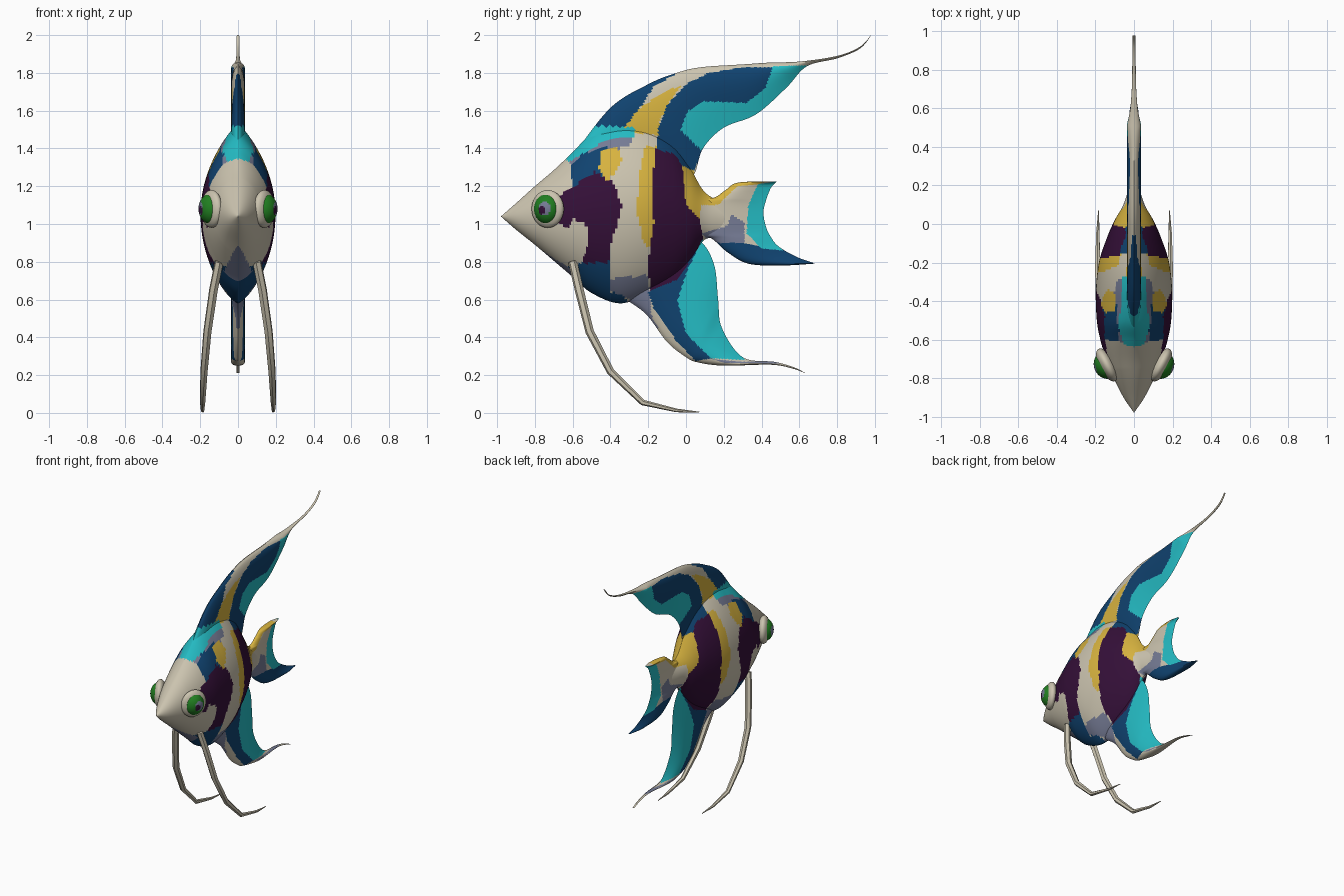
import bpy
import bmesh
from math import sin, cos, pi, radians, hypot
from mathutils import Matrix, Vector

if "Cube" in bpy.data.objects:
    bpy.data.objects.remove(bpy.data.objects["Cube"], do_unlink=True)


def make_material(name, red, green, blue):
    material = bpy.data.materials.new(name)
    material.use_nodes = True
    colour = (red, green, blue, 1)
    material.diffuse_color = colour
    shader = material.node_tree.nodes["Principled BSDF"]
    shader.inputs["Base Color"].default_value = colour
    shader.inputs["Roughness"].default_value = 0.8
    return material


materials = [
    make_material("cream", 0.6, 0.55, 0.43),
    make_material("navy", 0.005, 0.055, 0.16),
    make_material("turquoise", 0.018, 0.5, 0.55),
    make_material("yellow", 0.68, 0.45, 0.05),
    make_material("plum", 0.035, 0.005, 0.04),
    make_material("slate", 0.18, 0.2, 0.3),
    make_material("green", 0.015, 0.21, 0.015),
]
CREAM, NAVY, TURQUOISE, YELLOW, PLUM, SLATE, GREEN = range(len(materials))
patches = []


def patch(colour, *outline):
    """Register a coloured marking, outlined in the side plane (y, z)."""
    patches.append((colour, outline))


def inside(y, z, outline):
    hit = False
    for (ya, za), (yb, zb) in zip(outline, outline[1:] + outline[:1]):
        if (za > z) != (zb > z) and y < ya + (z - za) / (zb - za) * (yb - ya):
            hit = not hit
    return hit


def marking(centre):
    """Later markings cover earlier ones; the throat has its own wedge."""
    x, y, z = centre
    if y < -0.58 and z < 0.88 and abs(x) < (0.9 - z) * 0.5:
        return SLATE
    for colour, outline in reversed(patches):
        if inside(y, z, outline):
            return colour
    return CREAM


def finish(name, bm, colour_rule):
    mesh = bpy.data.meshes.new(name)
    bmesh.ops.remove_doubles(bm, verts=bm.verts, dist=0.0001)
    bmesh.ops.recalc_face_normals(bm, faces=bm.faces)
    for face in bm.faces:
        face.material_index = colour_rule(face.calc_center_median())
    bm.to_mesh(mesh)
    bm.free()
    for material in materials:
        mesh.materials.append(material)
    obj = bpy.data.objects.new(name, mesh)
    bpy.context.collection.objects.link(obj)
    smooth(obj)
    return obj


def smooth(obj):
    bpy.ops.object.select_all(action="DESELECT")
    obj.select_set(True)
    bpy.context.view_layer.objects.active = obj
    bpy.ops.object.shade_smooth_by_angle(angle=radians(50))


def spline(keys, steps):
    """Catmull-Rom samples through tuples of any length."""
    rows = [keys[0]] + list(keys) + [keys[-1]]
    result = []
    for a, b, c, d in zip(rows, rows[1:], rows[2:], rows[3:]):
        for i in range(steps):
            t = i / steps
            result.append([q + t / 2 * (r - p + t * (2 * p - 5 * q + 4 * r - s + t * (3 * (q - r) + s - p)))
                           for p, q, r, s in zip(a, b, c, d)])
    return result + [list(keys[-1])]


def loft(name, rings):
    bm = bmesh.new()
    rows = [[bm.verts.new(point) for point in ring] for ring in rings]
    for low, high in zip(rows, rows[1:]):
        for i in range(len(low)):
            j = (i + 1) % len(low)
            bm.faces.new((low[i], low[j], high[j], high[i]))
    return finish(name, bm, marking)


def fin(name, keys, thickness, steps=14, across=48):
    """Lens-shaped fin between a leading and a trailing edge (y, z, y, z)."""
    rings = []
    for ya, za, yb, zb in spline(keys, steps):
        half = min(thickness, 0.006 + 0.25 * hypot(yb - ya, zb - za))
        ring = []
        for i in range(2 * across):
            t = i / across if i <= across else 2 - i / across
            side = 1 if i <= across else -1
            x = side * half * max(0, sin(pi * t ** 0.6))
            ring.append((x, ya + t * (yb - ya), za + t * (zb - za)))
        rings.append(ring)
    return loft(name, rings)


# Dorsal markings
patch(NAVY, (-0.56, 1.42), (-0.5, 1.7), (-0.06, 1.85), (-0.06, 1.79), (-0.17, 1.73), (-0.22, 1.65),
      (-0.33, 1.5), (-0.48, 1.48))
patch(TURQUOISE, (-0.05, 1.45), (0.05, 1.37), (0.4, 1.5), (0.66, 1.84), (0.46, 1.835), (0.3, 1.7), (0, 1.66))
patch(NAVY, (-0.15, 1.5), (-0.1, 1.63), (0, 1.74), (0.12, 1.8), (0.3, 1.83), (0.46, 1.83), (0.42, 1.72),
      (0.32, 1.64), (0.1, 1.65), (0.01, 1.6), (-0.03, 1.5), (0.02, 1.45), (0.09, 1.38), (0.03, 1.26), (-0.16, 1.38))
patch(YELLOW, (-0.33, 1.5), (-0.26, 1.6), (-0.15, 1.68), (-0.02, 1.74), (-0.1, 1.63), (-0.14, 1.54),
      (-0.15, 1.47), (-0.25, 1.48))
# Brow markings
patch(TURQUOISE, (-0.66, 1.36), (-0.5, 1.52), (-0.27, 1.51), (-0.28, 1.46), (-0.42, 1.43), (-0.62, 1.33))
patch(SLATE, (-0.62, 1.33), (-0.43, 1.44), (-0.28, 1.46), (-0.3, 1.41), (-0.5, 1.37), (-0.6, 1.3))
patch(NAVY, (-0.61, 1.31), (-0.55, 1.37), (-0.42, 1.41), (-0.43, 1.2), (-0.6, 1.2))
patch(YELLOW, (-0.45, 1.38), (-0.36, 1.41), (-0.34, 1.34), (-0.38, 1.26), (-0.43, 1.23), (-0.46, 1.3))
# Body stripes
patch(PLUM, (-0.7, 1.13), (-0.58, 1.21), (-0.48, 1.28), (-0.38, 1.21), (-0.34, 1.1), (-0.36, 1),
      (-0.4, 0.9), (-0.4, 0.75), (-0.57, 0.75), (-0.52, 0.88), (-0.52, 0.99), (-0.6, 1.03), (-0.62, 0.98), (-0.67, 1))
patch(NAVY, (-0.7, 0.74), (-0.58, 0.79), (-0.4, 0.8), (-0.4, 0.64), (-0.33, 0.63), (-0.3, 0.55), (-0.6, 0.55))
patch(SLATE, (-0.4, 0.71), (-0.2, 0.73), (-0.18, 0.5), (0, 0.2), (-0.4, 0.5), (-0.3, 0.6), (-0.4, 0.65))
patch(YELLOW, (-0.22, 1.41), (-0.25, 1.25), (-0.26, 1.05), (-0.22, 0.89), (-0.17, 0.86), (-0.15, 1.41))
patch(PLUM, (-0.16, 1.4), (-0.18, 1.2), (-0.17, 1), (-0.2, 0.8), (-0.19, 0.64), (-0.04, 0.7), (0.09, 0.92),
      (0.07, 1.03), (0, 1.1), (-0.02, 1.31), (-0.06, 1.37))
# Tail markings
patch(YELLOW, (-0.02, 1.31), (0.1, 1.25), (0.5, 1.25), (0.38, 1.21), (0.27, 1.2), (0.17, 1.1), (0.08, 1.1),
      (0.07, 1.03), (0, 1.1))
patch(NAVY, (0.1, 0.92), (0.3, 0.9), (0.4, 0.88), (0.52, 0.89), (0.75, 0.79), (0.35, 0.7))
patch(TURQUOISE, (0.5, 1.23), (0.38, 1.21), (0.33, 1.1), (0.32, 0.95), (0.4, 0.87), (0.51, 0.86))
patch(SLATE, (0.08, 0.95), (0.22, 0.99), (0.24, 1.05), (0.31, 1.01), (0.31, 0.9), (0.14, 0.9))
# Anal fin markings
patch(NAVY, (-0.2, 0.64), (-0.04, 0.71), (0.06, 0.87), (0.09, 0.8), (0.14, 0.29), (0.05, 0.275), (-0.05, 0.38),
      (-0.17, 0.55))
patch(TURQUOISE, (0.085, 0.92), (0.01, 0.76), (-0.045, 0.6), (0, 0.42), (0.13, 0.29), (0.31, 0.28), (0.2, 0.8))
patch(SLATE, (0.14, 0.285), (0.3, 0.27), (0.5, 0.275), (0.5, 0.262), (0.2, 0.265))

# Body: rows of y, top, bottom, half width
rings = []
for y, top, bottom, width in spline([
        (-0.98, 1.04, 1.04, 0), (-0.9, 1.11, 0.97, 0.055), (-0.8, 1.2, 0.89, 0.105), (-0.7, 1.285, 0.805, 0.145),
        (-0.6, 1.38, 0.72, 0.175), (-0.5, 1.475, 0.635, 0.193), (-0.35, 1.53, 0.58, 0.198),
        (-0.2, 1.51, 0.63, 0.182), (-0.07, 1.43, 0.705, 0.14), (0.02, 1.3, 0.8, 0.1), (0.09, 1.18, 0.91, 0.06),
        (0.16, 1.13, 0.93, 0.035), (0.26, 1.1, 0.95, 0.008)], 12):
    blend = min(1, max(0, (y + 0.75) / 0.35))
    ring = []
    for i in range(112):
        angle = 2 * pi * i / 112
        power = 1.1 + blend * (0.7 if cos(angle) > 0 else 0.4)
        x = width * abs(sin(angle)) ** power * (1 if sin(angle) > 0 else -1)
        ring.append((x, y, (top + bottom) / 2 + (top - bottom) / 2 * cos(angle)))
    rings.append(ring)
loft("body", rings)

# Fins
fin("dorsal_fin", [
    (-0.6, 1.36, -0.4, 1.3), (-0.4, 1.615, -0.1, 1.3), (-0.2, 1.74, 0.03, 1.25), (-0.05, 1.8, 0.09, 1.4),
    (0.08, 1.83, 0.2, 1.51), (0.3, 1.845, 0.37, 1.58), (0.45, 1.855, 0.53, 1.72), (0.6, 1.86, 0.64, 1.835),
    (0.8, 1.89, 0.8, 1.877), (0.92, 1.938, 0.92, 1.928), (0.98, 2, 0.98, 1.998)], 0.036)
fin("anal_fin", [
    (-0.36, 0.62, -0.1, 0.9), (-0.28, 0.575, 0, 0.9), (-0.2, 0.51, 0.085, 0.9), (-0.1, 0.375, 0.15, 0.78),
    (0, 0.295, 0.17, 0.6), (0.06, 0.268, 0.19, 0.45), (0.2, 0.25, 0.3, 0.295), (0.45, 0.255, 0.47, 0.27),
    (0.57, 0.233, 0.57, 0.242), (0.63, 0.21, 0.63, 0.212)], 0.036)
fin("tail_fin", [
    (0.48, 1.225, 0.48, 1.223), (0.28, 1.22, 0.455, 1.2), (0.21, 1.18, 0.44, 1.17), (0.15, 1.14, 0.425, 1.13),
    (0.06, 1.12, 0.41, 1.06), (0.06, 0.96, 0.425, 0.98), (0.14, 0.92, 0.45, 0.93), (0.22, 0.85, 0.48, 0.89),
    (0.33, 0.79, 0.53, 0.855), (0.5, 0.78, 0.6, 0.82), (0.68, 0.79, 0.68, 0.792)], 0.024)

for side, label in ((1, "left"), (-1, "right")):
    # Eye: cream socket, green ball, slate iris and plum pupil
    centre = Vector((side * 0.14, -0.732, 1.08))
    turn = Matrix.Rotation(-side * radians(28), 4, "Z")
    iris = Vector((side * 0.95, -0.3, 0.02)).normalized()
    pupil = Vector((side * 0.86, -0.5, -0.1)).normalized()

    def eye_colour(point):
        direction = (point - centre).normalized()
        if direction.dot(pupil) > 0.95:
            return PLUM
        return SLATE if direction.dot(iris) > 0.86 else GREEN

    for name, size, rule in (("socket", (0.042, 0.094, 0.1), lambda point: CREAM),
                             ("eyeball", (0.068, 0.074, 0.082), eye_colour)):
        bm = bmesh.new()
        matrix = Matrix.Translation(centre) @ turn @ Matrix.Diagonal((*size, 1))
        bmesh.ops.create_uvsphere(bm, u_segments=48, v_segments=32, radius=1, matrix=matrix)
        finish(label + "_" + name, bm, rule)

    # Long trailing pelvic feeler
    curve = bpy.data.curves.new(label + "_feeler", "CURVE")
    curve.dimensions = "3D"
    curve.bevel_depth = 0.024
    curve.bevel_resolution = 1
    curve.use_fill_caps = True
    path = [(0.1, -0.6, 0.8, 1), (0.13, -0.565, 0.65, 1), (0.162, -0.51, 0.43, 0.95), (0.18, -0.4, 0.22, 0.85),
            (0.188, -0.23, 0.055, 0.65), (0.188, -0.05, 0.013, 0.4), (0.184, 0.07, 0.004, 0.1)]
    strand = curve.splines.new("POLY")
    strand.points.add(len(path) - 1)
    for point, (x, y, z, radius) in zip(strand.points, path):
        point.co = (side * x, y, z, 1)
        point.radius = radius
    curve.materials.append(materials[CREAM])
    feeler = bpy.data.objects.new(label + "_feeler", curve)
    bpy.context.collection.objects.link(feeler)
    bpy.ops.object.select_all(action="DESELECT")
    feeler.select_set(True)
    bpy.context.view_layer.objects.active = feeler
    bpy.ops.object.convert(target="MESH")
    smooth(feeler)
